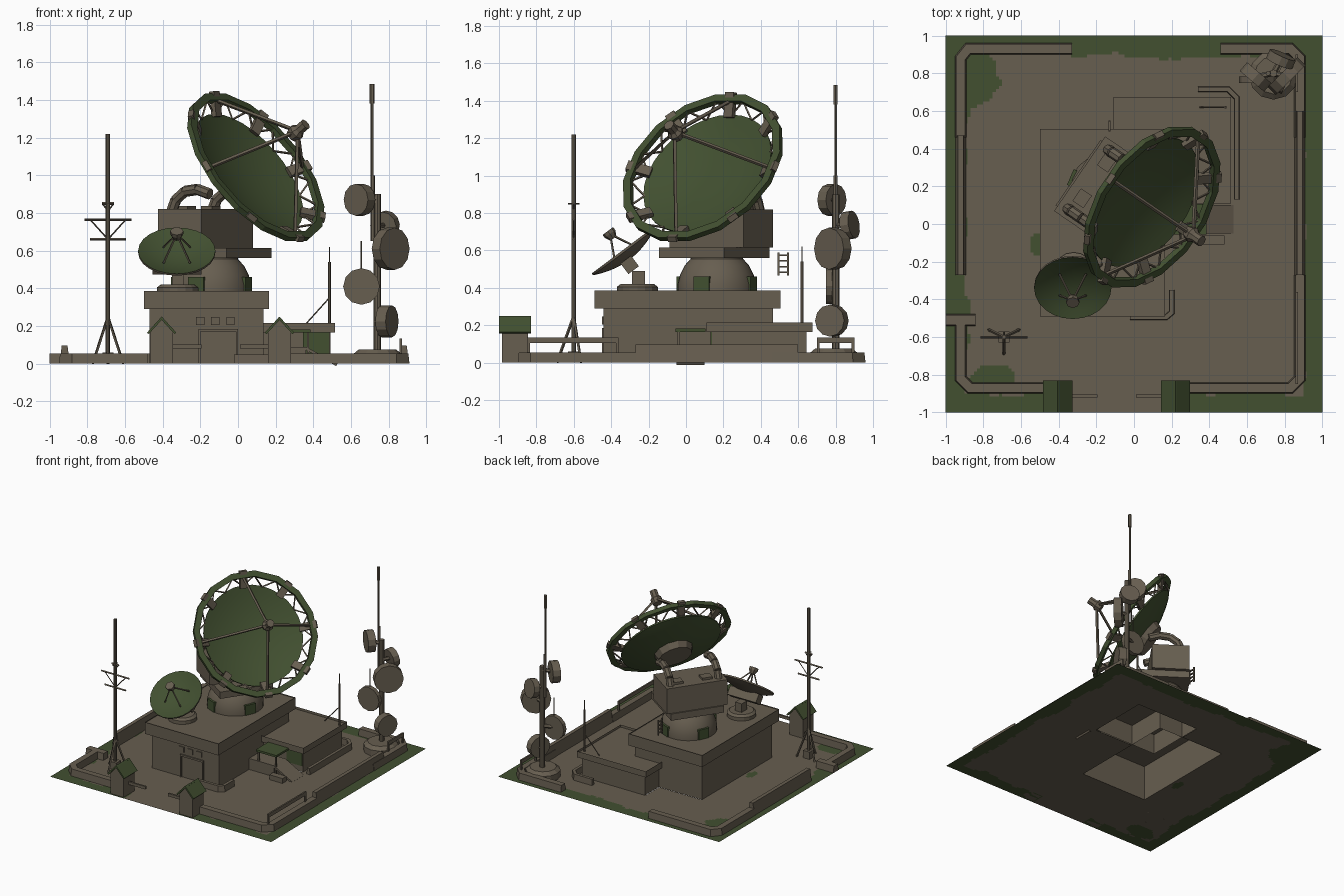
import bpy, bmesh, math
from mathutils import Vector, Matrix, noise

if "Cube" in bpy.data.objects:
    bpy.data.objects.remove(bpy.data.objects["Cube"])

def material(name, rgb):
    m = bpy.data.materials.new(name)
    m.diffuse_color = (*rgb, 1)
    m.use_nodes = True
    m.node_tree.nodes["Principled BSDF"].inputs["Base Color"].default_value = m.diffuse_color
    return m
BROWN, GREEN = 0, 1
MATS = [material("drab brown", (0.135, 0.112, 0.080)), material("olive green", (0.054, 0.080, 0.030))]

def frame(origin, forward, up=(0, 0, 1)):
    """Matrix with local z along forward, local y towards up."""
    z = Vector(forward).normalized()
    x = Vector(up).cross(z)
    x = (x if x.length > 1e-4 else Vector((1, 0, 0))).normalized()
    y = z.cross(x)
    return Matrix.Translation(origin) @ Matrix((x, y, z)).transposed().to_4x4()

class Part:
    def __init__(self, name):
        self.name, self.bm = name, bmesh.new()

    def face(self, vs, mat):
        f = self.bm.faces.new(vs)
        f.material_index = mat
        return f

    def box(self, x0, x1, y0, y1, z0, z1, mat=BROWN, m=Matrix(), open_bottom=False, recess=None):
        v = [self.bm.verts.new(m @ Vector((x, y, z))) for z in (z0, z1) for x, y in ((x0, y0), (x1, y0), (x1, y1), (x0, y1))]
        for i in range(4):
            j = (i + 1) % 4
            self.face((v[i], v[j], v[j + 4], v[i + 4]), mat)
        if not open_bottom:
            self.face(v[3::-1], mat)
        top = self.face(v[4:], mat)
        if recess:
            bmesh.ops.inset_individual(self.bm, faces=[top], thickness=recess[0])
            bmesh.ops.translate(self.bm, verts=top.verts, vec=(0, 0, -recess[1]))
        return self

    def lathe(self, profile, n, m=Matrix(), mat=BROWN, closed=False):
        """Spin (radius, height) points about local z."""
        rings = []
        for r, h in profile:
            if r == 0:
                rings.append([self.bm.verts.new(m @ Vector((0, 0, h)))] * n)
            else:
                rings.append([self.bm.verts.new(m @ Vector((r * math.cos(2 * math.pi * i / n), r * math.sin(2 * math.pi * i / n), h))) for i in range(n)])
        for a, b in zip(rings, rings[1:] + rings[:1] if closed else rings[1:]):
            for i in range(n):
                j = (i + 1) % n
                self.face(list(dict.fromkeys((a[i], a[j], b[j], b[i]))), mat)
        return self

    def rod(self, p, q, r, n=6, mat=BROWN, r2=None):
        p, q = Vector(p), Vector(q)
        L = (q - p).length
        return self.lathe([(0, 0), (r, 0), (r2 or r, L), (0, L)], n, frame(p, q - p), mat)

    def wall(self, path, w, h, top=0.8):
        """Mitred wall with battered sides along a ground path."""
        P = [Vector(p) for p in path]
        rows = []
        for i, p in enumerate(P):
            d = [(b - a).normalized() for a, b in zip(P[max(i - 1, 0):i + 1], P[max(i, 1) if i == 0 else i:i + 2])]
            a = (P[i] - P[i - 1]).normalized() if i else (P[1] - P[0]).normalized()
            b = (P[i + 1] - P[i]).normalized() if i < len(P) - 1 else a
            t = (a + b).normalized()
            k = w / 2 / t.dot(a)
            nrm = Vector((-t.y, t.x)) * k
            rows.append([self.bm.verts.new((*(p + nrm * s), z)) for s, z in ((1, 0), (top, h), (-top, h), (-1, 0))])
        for a, b in zip(rows, rows[1:]):
            for i in range(3):
                self.face((a[i], a[i + 1], b[i + 1], b[i]), BROWN)
        self.face(rows[0], BROWN)
        self.face(rows[-1], BROWN)
        return self

    def done(self, smooth=False, fix=True):
        if fix:
            bmesh.ops.recalc_face_normals(self.bm, faces=self.bm.faces)
        me = bpy.data.meshes.new(self.name)
        self.bm.to_mesh(me)
        ob = bpy.data.objects.new(self.name, me)
        bpy.context.collection.objects.link(ob)
        for mt in MATS:
            me.materials.append(mt)
        if smooth:
            bpy.ops.object.select_all(action='DESELECT')
            ob.select_set(True)
            bpy.context.view_layer.objects.active = ob
            bpy.ops.object.shade_smooth_by_angle(angle=math.radians(35))
        return ob

# ground: ragged grass border, open under the buildings
g = Part("ground")
bmesh.ops.create_grid(g.bm, x_segments=120, y_segments=120, size=1)
gone = []
for f in g.bm.faces:
    x, y, _ = f.calc_center_median()
    nz = noise.noise((x * 5, y * 5, 3)) + 0.5 * noise.noise((x * 14, y * 14, 7))
    edge = max(abs(x) + 0.01, abs(y)) + 0.05 * nz > 0.895
    corner = math.hypot(x + 0.87, y - 0.8) < 0.16 + 0.05 * nz or math.hypot((x + 0.77) / 2, y + 0.83) < 0.07 + 0.03 * nz
    gate = -0.33 < x < 0.15 and y < -0.6
    spot = math.hypot(x + 0.52, (y + 0.11) / 2) < 0.03
    f.material_index = GREEN if ((edge or corner) and not gate) or spot else BROWN
    if (-0.46 < x < 0.13 and -0.43 < y < 0.46) or (-0.08 < x < 0.48 and 0.14 < y < 0.64):
        gone.append(f)
bmesh.ops.delete(g.bm, geom=gone, context='FACES')
g.done(fix=False)

# perimeter walls
w = Part("perimeter_walls")
w.wall([(-0.92, 0.46), (-0.92, 0.88), (-0.88, 0.93), (-0.33, 0.93)], 0.06, 0.055)
w.wall([(0.46, 0.93), (0.83, 0.93), (0.88, 0.88), (0.88, 0.46)], 0.06, 0.055)
w.wall([(-1, -0.51), (-0.84, -0.51)], 0.065, 0.055)
w.wall([(-0.92, -0.51), (-0.92, -0.82), (-0.87, -0.87), (-0.48, -0.87)], 0.06, 0.055)
w.wall([(0.28, -0.87), (0.83, -0.87), (0.88, -0.82), (0.88, -0.27)], 0.06, 0.055)
w.wall([(-0.92, -0.27), (-0.92, 0.47)], 0.055, 0.098, 0.55)
w.wall([(0.88, -0.27), (0.88, 0.6)], 0.055, 0.098, 0.55)
w.wall([(0.34, 0.715), (0.5, 0.715), (0.545, 0.67), (0.545, 0.13)], 0.03, 0.05)
w.wall([(-0.02, -0.495), (0.17, -0.495), (0.2, -0.47), (0.2, -0.35)], 0.03, 0.05)
w.done()
r = Part("wall_railings")
for y0, y1 in ((-0.85, -0.36), (0.7, 0.9)):
    r.box(0.858, 0.87, y0, y1, 0.105, 0.135)
    for y in (y0, y1 - 0.015):
        r.box(0.858, 0.87, y, y + 0.015, 0.03, 0.11)
r.done()

# gatehouses with gable roofs and barrier arms
gh = Part("gatehouses")
for cx, s in ((-0.405, 1), (0.22, -1)):
    gh.box(cx - 0.06, cx + 0.06, -0.985, -0.845, 0, 0.17)
    gable = [(cx - 0.06, 0.17), (cx + 0.06, 0.17), (cx, 0.235)]
    for y in (-0.985, -0.845):
        gh.face([gh.bm.verts.new((x, y, z)) for x, z in gable], BROWN)
    for e in (-1, 1):
        a = math.atan2(0.085, 0.078) * e
        m = Matrix.Translation((cx, 0, 0.25)) @ Matrix.Rotation(a, 4, 'Y')
        gh.box(min(0, e * 0.115), max(0, e * 0.115), -1, -0.83, -0.012, 0, GREEN, m)
    gh.box(min(cx, cx + s * 0.21), max(cx, cx + s * 0.21), -0.92, -0.905, 0.08, 0.103)
gh.done()

# main building and annex
b = Part("main_building")
b.box(-0.47, 0.135, -0.44, 0.465, 0, 0.3, open_bottom=True)
b.box(-0.50, 0.165, -0.49, 0.505, 0.29, 0.385, recess=(0.03, 0.008))
for i in range(3):
    b.box(-0.222 + i * 0.08, -0.178 + i * 0.08, -0.448, -0.44, 0.205, 0.248)
b.box(-0.21, -0.2, -0.45, -0.44, 0, 0.18).box(-0.01, 0, -0.45, -0.44, 0, 0.18).box(-0.21, 0, -0.45, -0.44, 0.17, 0.185)
b.done()
a = Part("annex")
a.box(-0.08, 0.49, 0.14, 0.645, 0, 0.17, open_bottom=True)
a.box(-0.11, 0.515, 0.11, 0.675, 0.165, 0.215, recess=(0.025, 0.02))
a.box(0.345, 0.485, 0.132, 0.14, 0.05, 0.165, GREEN)
a.done()
c = Part("entrance_canopy")
c.box(0.2, 0.385, -0.055, 0.105, 0.165, 0.182, GREEN)
for x in (0.21, 0.365):
    c.box(x, x + 0.012, -0.045, -0.033, 0, 0.17)
c.box(0.135, 0.36, -0.05, 0.1, 0, 0.09)
m = frame((0.36, 0.025, 0.09), (0.17, 0, -0.09))
c.box(-0.075, 0.075, -0.015, 0, 0, 0.19, BROWN, m)
c.box(0.36, 0.48, -0.11, -0.06, 0, 0.04)
c.done()
an = Part("annex_whip_antenna")
an.rod((0.485, 0.62, 0.2), (0.485, 0.62, 0.54), 0.008).rod((0.485, 0.62, 0.54), (0.485, 0.62, 0.62), 0.003)
an.rod((0.485, 0.62, 0.35), (0.35, 0.62, 0.2), 0.004).done()

# big dish pedestal: local x forward, local y sideways
N = Vector((0.67, -0.46, 0.58)).normalized()
yaw = math.atan2(N.y, N.x)
base = Matrix.Translation((-0.14, 0.165, 0)) @ Matrix.Rotation(yaw, 4, 'Z')
Part("pedestal_dome").lathe([(0.21, 0.377), (0.21, 0.42), (0.197, 0.47), (0.172, 0.52), (0.14, 0.555), (0.14, 0.58)], 32, base).done(True)
p = Part("pedestal_vents")
for i in range(4):
    p.box(0.15, 0.215, -0.045, 0.045, 0.38, 0.46, GREEN, base @ Matrix.Rotation(i * math.pi / 2 + 0.2, 4, 'Z'))
p.done()
h = Part("turntable_housing")
h.box(-0.19, 0.24, -0.21, 0.21, 0.56, 0.615, BROWN, base)
h.box(-0.18, 0.1, -0.24, 0.24, 0.615, 0.82, BROWN, base)
for y in (-0.1, 0.13):
    h.box(-0.13, -0.06, y - 0.04, y + 0.04, 0.81, 0.838, BROWN, base)
h.done()
arm = Part("dish_support_arms")
pts = [(-0.13, 0.8), (-0.1, 0.87), (-0.04, 0.915), (0.04, 0.925), (0.12, 0.9)]
for y in (-0.19, 0.19):
    for s, t in zip(pts, pts[1:]):
        arm.rod(base @ Vector((s[0], y, s[1])), base @ Vector((t[0], y, t[1])), 0.03, 8)
arm.done()
l = Part("ladder")
for y in (0.495, 0.545):
    l.box(-0.135, -0.125, y - 0.005, y + 0.005, 0.465, 0.59)
for i in range(4):
    l.box(-0.135, -0.125, 0.495, 0.545, 0.48 + i * 0.03, 0.488 + i * 0.03)
l.done()

# big dish: local z is the aiming axis, local y is up
D = frame((0.097, 0.088, 1.045), N)
bowl = [(0.385 * i / 8, -0.13 + 0.075 * (i / 8) ** 2) for i in range(9)]
Part("big_dish_bowl").lathe(bowl + [(r, z - 0.012) for r, z in bowl[::-1]], 32, D, GREEN).done(True)
Part("big_dish_hub").lathe([(0.15, -0.13), (0.13, -0.18), (0, -0.18)], 12, D).done()
Part("big_dish_rim").lathe([(0.435, 0.012), (0.48, 0.012), (0.48, -0.02), (0.435, -0.02)], 16, D @ Matrix.Rotation(math.pi / 16, 4, 'Z'), GREEN, True).done()
def polar(r, t, z):
    return D @ Vector((r * math.cos(t), r * math.sin(t), z))
t = Part("big_dish_truss")
for i in range(32):
    a0, a1 = math.pi * i / 16, math.pi * (i + 1) / 16
    ri, ro = (0.38, -0.06), (0.445, -0.005)
    if i % 2:
        ri, ro = ro, ri
    t.rod(polar(ri[0], a0, ri[1]), polar(ro[0], a1, ro[1]), 0.006, 4)
for i in range(8):
    m = D @ Matrix.Rotation(i * math.pi / 4, 4, 'Z') @ Matrix.Translation((0.365, 0, -0.055)) @ Matrix.Rotation(-0.5, 4, 'Y')
    t.box(0, 0.135, -0.028, 0.028, -0.012, 0.018, BROWN, m)
t.done()
f = Part("big_dish_feed")
for i in range(4):
    f.rod(polar(0.43, i * math.pi / 2, 0), polar(0.02, i * math.pi / 2, 0.31), 0.011, 4)
f.lathe([(0, 0.28), (0.035, 0.28), (0.045, 0.32), (0.03, 0.34), (0.03, 0.39), (0, 0.39)], 8, D)
f.done()

# small roof dish, green inside and brown behind
S = frame((-0.325, -0.34, 0.6), (0, -0.6, 0.8))
small = [(0.205 * i / 5, -0.05 + 0.05 * (i / 5) ** 2) for i in range(6)]
sd = Part("small_dish_bowl")
sd.lathe(small, 24, S, GREEN).lathe([(r, z - 0.012) for r, z in small] + [small[-1]], 24, S, BROWN)
sd.done(True, fix=True)
sf = Part("small_dish_feed")
for i in range(4):
    e = math.pi / 4 + i * math.pi / 2
    sf.rod(S @ Vector((0.1 * math.cos(e), 0.1 * math.sin(e), -0.03)), S @ Vector((0, 0, 0.11)), 0.006, 4)
sf.lathe([(0, 0.08), (0.02, 0.08), (0.035, 0.11), (0.035, 0.13), (0, 0.13)], 8, S).done()
sm = Part("small_dish_mount")
sm.lathe([(0.11, 0.377), (0.11, 0.405), (0.09, 0.42), (0, 0.42)], 16, Matrix.Translation((-0.32, -0.26, 0)))
sm.box(-0.35, -0.29, -0.29, -0.22, 0.41, 0.49)
sm.box(-0.13, 0.13, -0.05, 0.02, -0.12, -0.05, BROWN, S)
sm.done()

# left mast with tripod and cross arms
lm = Part("left_mast")
mx, my = -0.69, -0.6
lm.box(mx - 0.03, mx + 0.03, my - 0.03, my + 0.03, 0, 0.06).rod((mx, my, 0.05), (mx, my, 1.22), 0.012, 8)
for e in (0.45, math.pi - 0.45, -math.pi / 2):
    lm.rod((mx, my, 0.25), (mx + 0.09 * math.cos(e), my + 0.09 * math.sin(e), 0), 0.008, 4)
for z, k in ((0.765, 0.125), (0.66, 0.095), (0.85, 0.032)):
    lm.rod((mx - k, my, z), (mx + k, my, z), 0.007, 4)
for s in (-1, 1):
    lm.rod((mx, my, 0.66), (mx + s * 0.09, my, 0.76), 0.004, 4).rod((mx, my, 0.81), (mx + s * 0.03, my, 0.85), 0.004, 4)
    lm.rod((mx, my, 0.85), (mx, my + s * 0.03, 0.85), 0.005, 4)
lm.done()

# right communications mast with drum antennas
rm = Part("right_mast")
rm.lathe([(0.13, 0), (0.13, 0.05), (0.1, 0.075), (0, 0.075)], 12, Matrix.Translation((0.74, 0.79, 0)))
rm.rod((0.74, 0.8, 0.05), (0.74, 0.8, 0.9), 0.02, 8).rod((0.715, 0.8, 0.65), (0.715, 0.8, 1), 0.013, 6)
rm.rod((0.712, 0.8, 0.95), (0.712, 0.8, 1.4), 0.008).rod((0.712, 0.8, 1.38), (0.712, 0.8, 1.485), 0.013)
rm.rod((0.655, 0.77, 0.45), (0.655, 0.77, 0.65), 0.004).done()
dr = Part("drum_antennas")
for c, d, rad, th in (((0.645, 0.78, 0.87), (-0.6, -0.7, 0), 0.085, 0.06), ((0.78, 0.875, 0.735), (0.4, 0.9, 0.15), 0.075, 0.05),
                      ((0.81, 0.785, 0.61), (0.65, -0.65, 0), 0.112, 0.06), ((0.655, 0.765, 0.41), (0, -1, 0), 0.097, 0.035),
                      ((0.79, 0.78, 0.225), (0.9, -0.4, 0), 0.085, 0.06)):
    c, d = Vector(c), Vector(d).normalized()
    dr.rod(c - d * th / 2, c + d * th / 2, rad, 12)
    dr.rod(c, (0.74, 0.8, c.z), 0.015, 6)
dr.done()
